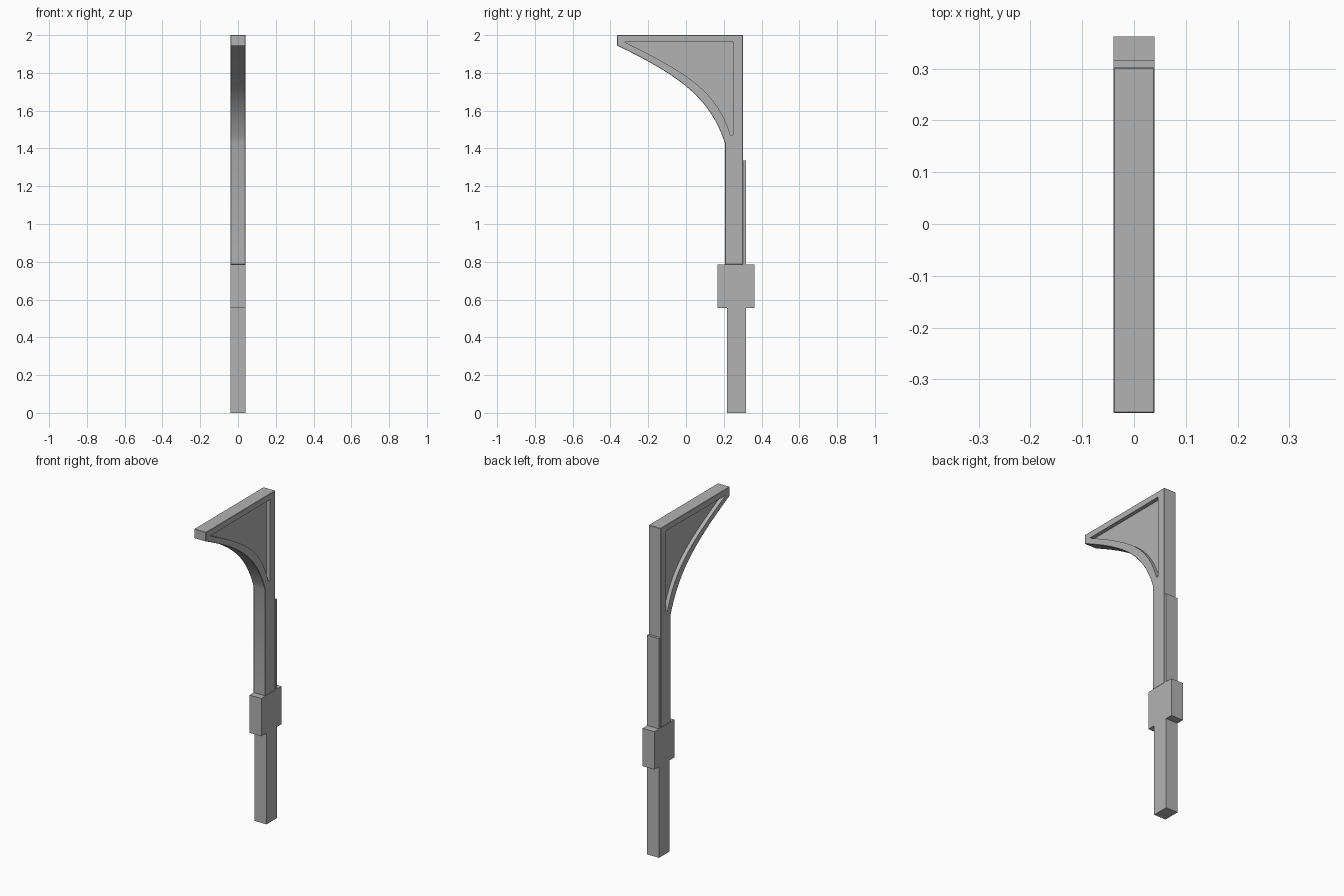
import bpy
import bmesh
from mathutils import Vector
from mathutils.geometry import interpolate_bezier

cube = bpy.data.objects.get("Cube")
if cube:
    bpy.data.objects.remove(cube, do_unlink=True)

HALF = 0.04      # half width of the post
PANEL = 0.017    # half thickness of the recessed panel

grey = bpy.data.materials.new("plain grey")
grey.use_nodes = True
grey.diffuse_color = (0.45, 0.45, 0.45, 1)
grey.node_tree.nodes["Principled BSDF"].inputs["Base Color"].default_value = grey.diffuse_color


def prism(name, outline, x0=-HALF, x1=HALF):
    """Extrude a side (y, z) outline across x."""
    bm = bmesh.new()
    face = bm.faces.new([bm.verts.new((x0, y, z)) for y, z in outline])
    result = bmesh.ops.extrude_face_region(bm, geom=[face])
    moved = [v for v in result["geom"] if isinstance(v, bmesh.types.BMVert)]
    bmesh.ops.translate(bm, verts=moved, vec=(x1 - x0, 0, 0))
    bmesh.ops.recalc_face_normals(bm, faces=bm.faces)
    mesh = bpy.data.meshes.new(name)
    bm.to_mesh(mesh)
    bm.free()
    mesh.materials.append(grey)
    obj = bpy.data.objects.new(name, mesh)
    bpy.context.collection.objects.link(obj)
    return obj


def box(name, y0, y1, z0, z1):
    return prism(name, [(y0, z0), (y1, z0), (y1, z1), (y0, z1)])


def curve(points, count=17):
    points = [Vector((y, z, 0)) for y, z in points]
    return [(p.x, p.y) for p in interpolate_bezier(*points, count)]


def apply(obj, modifier):
    bpy.ops.object.select_all(action="DESELECT")
    bpy.context.view_layer.objects.active = obj
    obj.select_set(True)
    bpy.ops.object.modifier_apply(modifier=modifier.name)


# Post and collar
box("lower_post", 0.217, 0.317, 0, 0.555)
box("collar", 0.168, 0.362, 0.555, 0.785)
box("post_back", 0.302, 0.317, 0.785, 1.335)

# Upper post with its curved arm
outer = curve([(0.206, 1.43), (0.13, 1.65), (0, 1.77), (-0.365, 1.945)])
arm = prism("upper_post_and_arm",
            [(0.302, 0.785), (0.206, 0.785)] + outer + [(-0.365, 2), (0.302, 2)])
bevel = arm.modifiers.new("Edge", "BEVEL")
bevel.width = 0.002
bevel.segments = 1
bevel.limit_method = "ANGLE"
bevel.angle_limit = 0.7
apply(arm, bevel)

# Recessed triangular panel on both sides
inner = curve([(0.236, 1.47), (0.165, 1.69), (0.04, 1.785), (-0.325, 1.963)])
for side in (-1, 1):
    cutter = prism("recess_cutter", [(0.25, 1.47)] + inner + [(0.25, 1.965)],
                   *sorted((side * PANEL, side * 0.1)))
    cutter.hide_render = True
    cut = arm.modifiers.new("Recess", "BOOLEAN")
    cut.operation = "DIFFERENCE"
    cut.solver = "EXACT"
    cut.object = cutter
    apply(arm, cut)
    bpy.data.objects.remove(cutter, do_unlink=True)

bpy.ops.object.shade_smooth_by_angle(angle=0.5)
